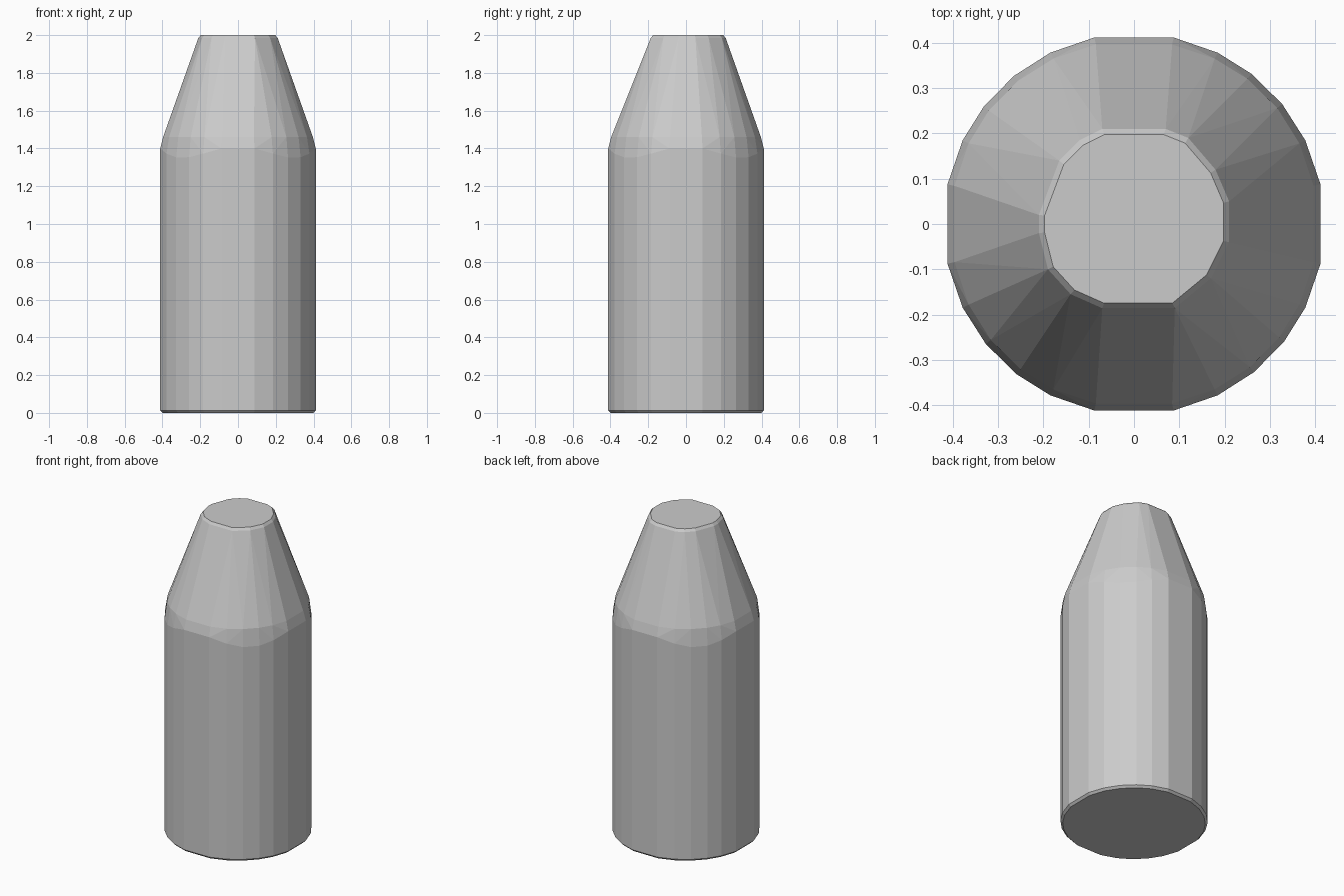
import bpy, bmesh, math
from mathutils import Vector

cube = bpy.data.objects.get("Cube")
if cube:
    bpy.data.objects.remove(cube, do_unlink=True)

grey = bpy.data.materials.new("light grey")
grey.use_nodes = True
colour = (0.6, 0.6, 0.6, 1)
grey.diffuse_color = colour
grey.node_tree.nodes["Principled BSDF"].inputs["Base Color"].default_value = colour

QUARTER = (12, 26, 39, 52, 64, 78)
ANGLES = [math.radians(a + 90 * q) for q in range(4) for a in QUARTER]
# Uneven outline of the narrow top
NECK = ((0.07, 0.21), (0.12, 0.19), (0.18, 0.12), (0.21, 0.05), (0.21, -0.04),
        (0.17, -0.12), (0.09, -0.186), (-0.07, -0.186), (-0.14, -0.155),
        (-0.19, -0.1), (-0.21, -0.02), (-0.21, 0.02), (-0.165, 0.14), (-0.12, 0.185),
        (-0.07, 0.21))


def ring(radius, z, diagonal_drop=0.0, diagonal_gain=0.0):
    """Points round the axis; the diagonals can sit lower and further out."""
    points = []
    for a in ANGLES:
        d = math.sin(2 * a) ** 2
        r = radius + diagonal_gain * d
        points.append(Vector((r * math.cos(a), r * math.sin(a), z - diagonal_drop * d)))
    return points


# Bevelled base, straight wall and softened shoulder
points = ring(0.408, 0) + ring(0.421, 0.013)
points += ring(0.421, 1.41, 0.06) + ring(0.405, 1.46, 0, 0.002)
# Bevelled rim and flat top
points += [Vector((x, y, 1.985)) for x, y in NECK]
points += [Vector((x * 0.94, y * 0.94, 2)) for x, y in NECK]

# Wrap the rings in flat facets
bm = bmesh.new()
for p in points:
    bm.verts.new(p)
hull = bmesh.ops.convex_hull(bm, input=bm.verts)
bmesh.ops.delete(bm, geom=[v for v in bm.verts if not v.link_faces], context='VERTS')
bmesh.ops.dissolve_limit(bm, angle_limit=math.radians(1), verts=bm.verts, edges=bm.edges)
bmesh.ops.recalc_face_normals(bm, faces=bm.faces)

mesh = bpy.data.meshes.new("tapered_body")
bm.to_mesh(mesh)
bm.free()
mesh.materials.append(grey)
body = bpy.data.objects.new("tapered_body", mesh)
bpy.context.collection.objects.link(body)
